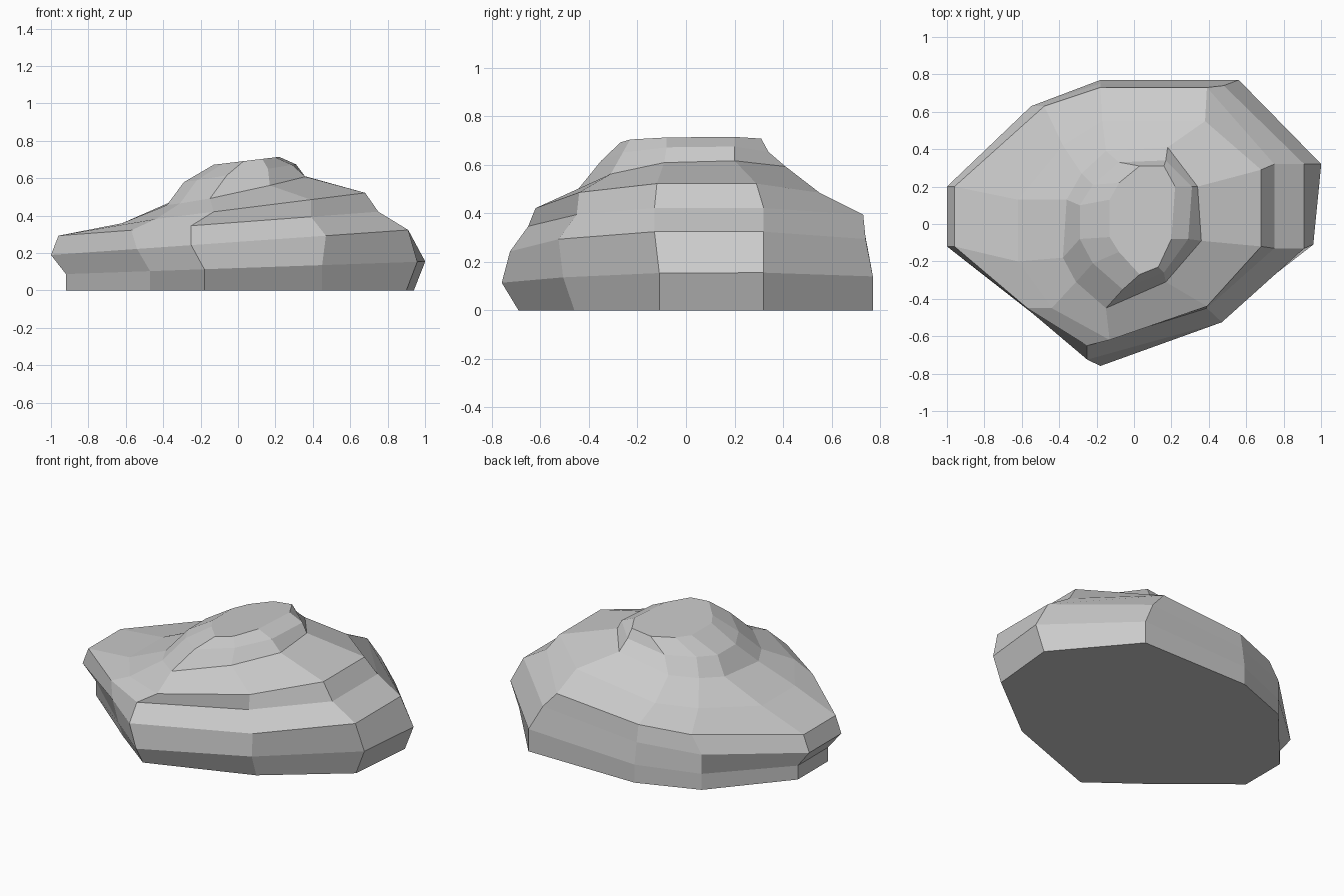
import bpy, bmesh

if "Cube" in bpy.data.objects:
    bpy.data.objects.remove(bpy.data.objects["Cube"])

bm = bmesh.new()


def ring(outline, level, tilt_x=0.0, tilt_y=0.0):
    """Ten-sided contour lying on a tilted plane, clockwise from the left tip."""
    return [bm.verts.new((x, y, level + tilt_x * x + tilt_y * y)) for x, y in outline]


def bridge(lower, upper):
    for i in range(len(lower)):
        j = (i + 1) % len(lower)
        bm.faces.new((lower[i], lower[j], upper[j], upper[i]))


# Footprint, and the belly that bulges from it to the right and front
foot = [(-.92, .2), (-.92, -.1), (-.47, -.47), (-.18, -.69), (.45, -.46),
        (.9, -.11), (.94, .32), (.56, .77), (-.18, .77), (-.55, .63)]
belly = [(x * 1.065 if x > .6 else x, y * 1.1 if y < -.4 else y) for x, y in foot]

# Flanks
waist = [(-1, .2), (-1, -.12), (-.54, -.48), (-.25, -.725), (.47, -.525),
         (.91, -.13), (.91, .32), (.48, .74), (-.18, .75), (-.55, .63)]
shoulder = [(-.96, .2), (-.96, -.12), (-.57, -.45), (-.25, -.65), (.39, -.45),
            (.75, -.13), (.75, .32), (.39, .73), (-.18, .73), (-.48, .63)]

# Upper slope and crown
slope = [(-.62, .13), (-.62, -.2), (-.44, -.45), (-.13, -.62), (.39, -.44),
         (.68, -.12), (.68, .29), (.38, .55), (-.17, .55), (-.38, .42)]
crown_foot = [(-.36, .13), (-.38, -.18), (-.31, -.31), (-.15, -.45), (.17, -.31),
              (.36, -.09), (.34, .2), (.18, .41), (-.15, .39), (-.28, .27)]
crown_side = [(-.29, .1), (-.29, -.08), (-.22, -.21), (-.06, -.35), (.16, -.26),
              (.29, -.08), (.31, .2), (.17, .34), (-.08, .33), (-.22, .21)]
crown_top = [(-.13, .13), (-.13, -.07), (-.08, -.15), (.03, -.27), (.13, -.23),
             (.2, -.08), (.22, .2), (.16, .31), (.03, .31), (-.08, .22)]

rings = [ring(foot, 0),
         ring(belly, .12, .035),
         ring(waist, .26, .07),
         ring(shoulder, .365, .075),
         ring(slope, .437, .125),
         ring(crown_foot, .54, .2, .04),
         ring(crown_side, .625, .16),
         ring(crown_top, .688, .12)]
for lower, upper in zip(rings, rings[1:]):
    bridge(lower, upper)
bm.faces.new(rings[0][::-1])
bm.faces.new(rings[-1])
bmesh.ops.recalc_face_normals(bm, faces=bm.faces)

mesh = bpy.data.meshes.new("rock")
bm.to_mesh(mesh)
bm.free()
rock = bpy.data.objects.new("rock", mesh)
bpy.context.collection.objects.link(rock)
